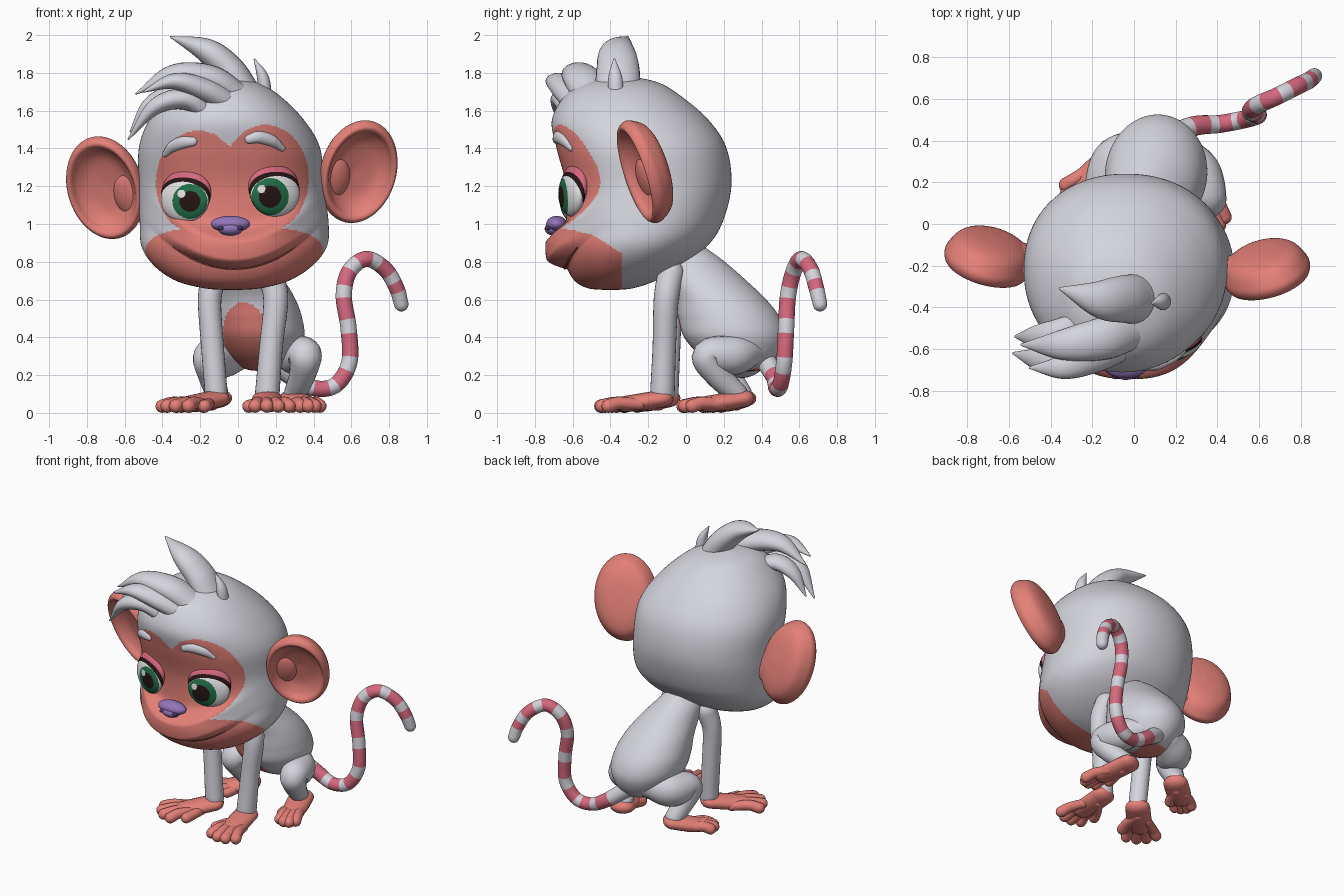
import bpy, bmesh, math
from mathutils import Vector, Matrix
from mathutils.bvhtree import BVHTree

if "Cube" in bpy.data.objects:
    bpy.data.objects.remove(bpy.data.objects["Cube"])

PALETTE = {
    "grey_fur": (0.66, 0.66, 0.72), "pink_skin": (0.77, 0.215, 0.185),
    "stripe_pink": (0.67, 0.14, 0.21), "eye_white": (0.85, 0.85, 0.87),
    "iris_green": (0.016, 0.16, 0.065), "dark_brown": (0.02, 0.007, 0.007),
    "nose_purple": (0.30, 0.18, 0.50), "nostril_purple": (0.08, 0.04, 0.15),
    "lip_line": (0.32, 0.06, 0.05)}
MATS = {}
for key, rgb in PALETTE.items():
    MATS[key] = bpy.data.materials.new(key)
    MATS[key].diffuse_color = (*rgb, 1)
Z = Vector((0, 0, 1))


def finish(bm, name, *mats, rule=None):
    """Turn a bmesh into a smooth object; rule(face) picks the material slot."""
    bmesh.ops.recalc_face_normals(bm, faces=bm.faces)
    if rule:
        for f in bm.faces:
            f.material_index = rule(f)
    mesh = bpy.data.meshes.new(name)
    bm.to_mesh(mesh)
    bm.free()
    for m in mats:
        mesh.materials.append(MATS[m])
    mesh.polygons.foreach_set("use_smooth", [True] * len(mesh.polygons))
    ob = bpy.data.objects.new(name, mesh)
    bpy.context.collection.objects.link(ob)
    return ob


def spline(rows, sub):
    """Catmull-Rom samples through rows of any width."""
    p = [Vector(r) for r in rows]
    p = [p[0] * 2 - p[1]] + p + [p[-1] * 2 - p[-2]]
    out = []
    for i in range(1, len(p) - 2):
        a, b, c, d = p[i - 1:i + 3]
        for k in range(sub):
            t = k / sub
            out.append((b * 2 + (c - a) * t + (a * 2 - b * 5 + c * 4 - d) * t ** 2
                        + (b * 3 - a - c * 3 + d) * t ** 3) * 0.5)
    return out + [p[-2]]


def skin_rings(bm, rings, slot=None):
    """Bridge rings of points and close both ends."""
    vr = [[bm.verts.new(c) for c in r] for r in rings]
    n = len(vr[0])
    for i in range(len(vr) - 1):
        for j in range(n):
            k = (j + 1) % n
            f = bm.faces.new((vr[i][j], vr[i][k], vr[i + 1][k], vr[i + 1][j]))
            if slot:
                f.material_index = slot(i / (len(vr) - 1))
    bm.faces.new(vr[0])
    bm.faces.new(vr[-1])


def tube(bm, rows, ref=(1, 0, 0), flat=(1, 1), sub=8, seg=24, slot=None):
    """Round-ended limb through (x, y, z, radius) rows."""
    s = spline(rows, sub)
    pts = [Vector(v[:3]) for v in s]
    rad = [max(v[3], 0.003) for v in s]
    tan = [(pts[min(i + 1, len(pts) - 1)] - pts[max(i - 1, 0)]).normalized() for i in range(len(pts))]
    caps = [math.radians(a) for a in (80, 60, 40, 20)]
    sec = [(pts[0] - tan[0] * rad[0] * math.sin(a), tan[0], rad[0] * math.cos(a)) for a in caps]
    sec += list(zip(pts, tan, rad))
    sec += [(pts[-1] + tan[-1] * rad[-1] * math.sin(a), tan[-1], rad[-1] * math.cos(a)) for a in caps[::-1]]
    rings = []
    for c, t, r in sec:
        a = Vector(ref)
        a = (a - t * a.dot(t)).normalized()
        b = t.cross(a)
        rings.append([c + a * (r * flat[0] * math.cos(q)) + b * (r * flat[1] * math.sin(q))
                      for q in (2 * math.pi * j / seg for j in range(seg))])
    skin_rings(bm, rings, slot)


def limb(name, mat, rows, **kw):
    bm = bmesh.new()
    tube(bm, rows, **kw)
    return finish(bm, name, mat)


def stack(rows, sub, seg, power=1.0, push=None):
    """Loft of level ovals: rows of height, centre x, half width, front y, back y."""
    bm, rings = bmesh.new(), []
    for z, cx, rx, yf, yb in spline(rows, sub):
        ring = []
        for j in range(seg):
            c, s = math.cos(j * 2 * math.pi / seg), math.sin(j * 2 * math.pi / seg)
            x = cx + max(rx, .005) * math.copysign(abs(c) ** power, c)
            y = (yf + yb) / 2 + (yb - yf) / 2 * math.copysign(abs(s) ** power, s)
            ring.append(Vector((x, y - (push(x, z) if push and s < 0 else 0), z)))
        rings.append(ring)
    skin_rings(bm, rings)
    bmesh.ops.recalc_face_normals(bm, faces=bm.faces)
    bm.normal_update()
    return bm


def ball(name, loc, size, *mats, axes=None, rule=None, seg=48):
    x, y, z = axes or (Vector((1, 0, 0)), Vector((0, 1, 0)), Z)
    m = Matrix((x * size[0], y * size[1], z * size[2])).transposed().to_4x4()
    m.translation = loc
    bm = bmesh.new()
    bmesh.ops.create_uvsphere(bm, u_segments=seg, v_segments=seg * 2 // 3, radius=1, matrix=m)
    return finish(bm, name, *mats, rule=rule)


def lip_bulge(x, z):
    """Forward push of the upper lip, with a tucked lower edge along the smile."""
    d = z - .76 - 1.1 * (x + .02) ** 2
    t = min(max(d / .055, 0), 1)
    fade = 1 if d < .14 else math.exp(-((d - .14) / .06) ** 2)
    return .095 * math.exp(-((x + .02) / .34) ** 4) * t * (2 - t) * fade


def face_mask(f):
    c = f.calc_center_median()
    def inside(x, z, rx, rz, p=2):
        return (abs(c.x - x) / rx) ** p + (abs(c.z - z) / rz) ** 2 < 1
    lobes = inside(-.21, 1.22, .225, .275) or inside(.145, 1.24, .23, .285)
    jaw = inside(-.02, .86, .47, .12, 4) if c.z > .86 else inside(-.02, .86, .47, .26)
    bridge = abs(c.x + .03) < .14 and .9 < c.z < 1.25
    return int(c.y < -.34 and (lobes or jaw or bridge))


# Head
bm = stack([(0.65, -.03, .02, -.42, -.38), (0.66, -.03, .15, -.52, -.28), (0.70, -.03, .30, -.59, -.16),
            (0.78, -.025, .42, -.635, -.01), (0.88, -.02, .49, -.65, .11), (1.0, -.02, .50, -.635, .19),
            (1.2, -.035, .49, -.635, .24), (1.4, -.045, .48, -.685, .215), (1.55, -.06, .41, -.71, .12),
            (1.68, -.07, .29, -.64, -.03), (1.75, -.08, .18, -.53, -.15), (1.785, -.08, .02, -.35, -.31)],
           18, 320, .94, lip_bulge)
head_tree = BVHTree.FromBMesh(bm)
finish(bm, "head", "grey_fur", "pink_skin", rule=face_mask)


def on_face(x, z):
    """Frontmost point and normal of the head."""
    loc, n = head_tree.ray_cast(Vector((x, -3, z)), Vector((0, 1, 0)))[:2]
    return loc, (n if n.y < 0 else -n)


limb("mouth_line", "lip_line",
     [(*on_face(x, .764 + 1.1 * (x + .02) ** 2)[0], .006 if abs(x + .02) < .3 else .003)
      for x in (-.34, -.27, -.19, -.11, -.02, .07, .15, .23, .30)], ref=(0, 1, 0), sub=6, seg=10)

# Nose with nostrils
ball("nose", (-.04, -.685, 1.0), (.104, .055, .043), "nose_purple")
ball("nose_tip", (-.04, -.70, .975), (.066, .048, .036), "nose_purple")
for s in (-1, 1):
    ball("nostril", (-.04 + s * .05, -.731, .978), (.017, .014, .011), "nostril_purple", seg=18)

# Eyes: pink lid, dark lash line and eyeball with iris, pupil and glint
for ex, ez, ix, iz, ir in ((-.275, 1.13, -.255, 1.12, .092), (.19, 1.16, .17, 1.145, .098)):
    loc, n = on_face(ex, ez)
    right = Z.cross(n).normalized()
    up = n.cross(right)
    axes = (right, up, n)

    def eye_rule(f):
        c = f.calc_center_median()
        d = math.hypot(c.x - ix, c.z - iz)
        if math.hypot(c.x - ix + .045, c.z - iz - .04) < .021:
            return 0
        return 2 if d < ir * .6 else 1 if d < ir else 0

    ball("eyelid", loc + up * .036 - n * .004, (.142, .122, .055), "stripe_pink", axes=axes)
    ball("lash_line", loc + up * .02 + n * .006, (.142, .121, .052), "dark_brown", axes=axes)
    ball("eyeball", loc + n * .016, (.138, .12, .05), "eye_white", "iris_green", "dark_brown",
         axes=axes, rule=eye_rule, seg=120)

# Eyebrows
for pts in (((-.385, 1.37, .016), (-.345, 1.41, .029), (-.29, 1.432, .032), (-.24, 1.437, .025)),
            ((.06, 1.45, .025), (.11, 1.46, .032), (.18, 1.44, .03), (.235, 1.40, .016))):
    limb("eyebrow", "grey_fur", [(*on_face(x, z)[0], r) for x, z, r in pts], ref=(0, 1, 0), flat=(.75, 1))

# Ears: a dished profile spun into an oval cup (radius, depth)
CUP = [(.02, -.10), (.5, -.09), (.82, -.06), (.98, .0), (1, .035), (.93, .065), (.84, .06),
       (.74, .025), (.5, -.01), (.02, -.025)]
for s, centre in ((1, (.63, -.21, 1.285)), (-1, (-.695, -.15, 1.20))):
    u = Vector((s * .95, .31, 0)).normalized()
    v = Vector((s * .24, -.28, 1))
    v = (v - u * v.dot(u)).normalized()
    n = u.cross(v) * s
    tilt = math.radians(6)
    u, v = u * math.cos(tilt) - v * math.sin(tilt), v * math.cos(tilt) + u * math.sin(tilt)
    bm = bmesh.new()
    skin_rings(bm, [[Vector(centre) + u * (r * .21 * math.cos(a)) + v * (r * .284 * math.sin(a)) + n * h
                     for a in (j * math.pi / 32 for j in range(64))] for r, h in spline(CUP, 5)])
    finish(bm, "ear", "pink_skin")
    ball("inner_ear", Vector(centre) - u * .12 - v * .07 - n * .03, (.10, .13, .05), "pink_skin", axes=(u, v, n))

# Hair tufts
TUFTS = [
    [(.03, -.36, 1.70, .10), (-.05, -.36, 1.82, .095), (-.17, -.36, 1.92, .075), (-.355, -.31, 1.99, .006)],
    [(.0, -.50, 1.68, .08), (-.15, -.55, 1.77, .085), (-.35, -.58, 1.79, .06), (-.54, -.58, 1.69, .005)],
    [(-.05, -.55, 1.64, .08), (-.18, -.62, 1.71, .075), (-.34, -.685, 1.755, .05), (-.50, -.69, 1.70, .005)],
    [(-.15, -.58, 1.58, .06), (-.28, -.63, 1.66, .065), (-.44, -.65, 1.62, .05), (-.58, -.62, 1.45, .005)],
    [(-.20, -.48, 1.60, .07), (-.34, -.52, 1.68, .06), (-.47, -.54, 1.63, .045), (-.57, -.54, 1.49, .005)],
    [(.145, -.37, 1.68, .042), (.13, -.375, 1.78, .036), (.088, -.38, 1.87, .006)]]
for i, rows in enumerate(TUFTS):
    limb("hair_tuft", "grey_fur", rows, ref=(0, 1, 0), flat=(1.2 if i < 5 else 1, .85))


# Torso with a pink belly
def belly(f):
    c, n = f.calc_center_median(), f.normal
    oval = ((c.x - .03 - .25 * max(c.y, 0)) / .135) ** 2 + ((c.z - .37) / .215) ** 2 < 1
    return int(oval and n.y < .3 and n.z < .2)


bm = stack([(.22, .14, .02, .29, .34), (.235, .135, .10, .20, .42), (.30, .125, .18, .08, .49),
            (.40, .115, .235, -.01, .525), (.50, .10, .24, -.04, .50), (.60, .085, .22, -.06, .425),
            (.70, .06, .185, -.11, .32), (.80, .03, .14, -.15, .205), (.87, .02, .09, -.11, .11)], 12, 110)
finish(bm, "torso", "grey_fur", "pink_skin", rule=belly)

# Arms
limb("left_arm", "grey_fur", [(-.12, -.06, .74, .07), (-.15, -.08, .60, .062), (-.135, -.09, .35, .06),
                              (-.115, -.10, .10, .06)])
limb("right_arm", "grey_fur", [(.17, -.08, .74, .07), (.20, -.105, .60, .066), (.175, -.115, .35, .062),
                               (.155, -.125, .10, .065)])

# Legs
limb("right_leg", "grey_fur", [(.23, .35, .33, .08), (.31, .25, .305, .105), (.355, .12, .30, .09),
                               (.34, .17, .20, .07), (.30, .27, .10, .058)])
limb("left_leg", "grey_fur", [(.03, .37, .33, .09), (-.085, .30, .30, .115), (-.15, .18, .29, .09),
                              (-.14, .22, .20, .072), (-.11, .29, .10, .06)])


# Hands and feet: flattened palm, four fanned digits and a thumb
def paw(name, x, y, degrees, length, root, spread, thumb):
    a = math.radians(degrees)
    d, side = Vector((math.cos(a), math.sin(a), 0)), Vector((-math.sin(a), math.cos(a), 0))
    base = Vector((x, y, 0))
    bm = bmesh.new()
    def digit(*rows, **kw):
        tube(bm, [(*(base + d * f + side * w + Z * z), r) for f, w, z, r in rows], ref=Z, seg=16, **kw)
    digit((0, 0, .075, .06), (length * .3, 0, .058, .06), (length * .55, 0, .047, .055), flat=(.78, 1.35))
    for i in (-1.5, -.5, .5, 1.5):
        tip = length * (.9 if abs(i) < 1 else .82)
        digit((length * .35, i * root, .045, .03), (length * .65, i * (root + spread) / 2, .052, .034),
              (tip, i * spread, .036, .036))
    digit((length * .15, 0, .045, .032), (length * .35, thumb * .07, .045, .032),
          (length * .55, thumb * .115, .035, .035))
    finish(bm, name, "pink_skin")


paw("left_hand", -.115, -.10, 226, .38, .035, .064, 1)
paw("right_hand", .155, -.125, 275, .36, .035, .060, -1)
paw("right_foot", .295, .30, 287, .36, .028, .036, -.6)
paw("left_foot", -.10, .30, 219, .30, .028, .036, .6)

# Striped tail
TAIL = [(.17, .42, .28, .055), (.29, .47, .19, .048), (.41, .48, .13, .043), (.52, .50, .15, .043),
        (.59, .52, .27, .043), (.585, .53, .45, .043), (.56, .54, .62, .043), (.59, .57, .75, .043),
        (.68, .61, .815, .042), (.78, .66, .76, .042), (.84, .69, .66, .041), (.865, .71, .575, .038)]
bm = bmesh.new()
tube(bm, TAIL, ref=(0, 1, 0), sub=12, slot=lambda t: int(.08 < t < .9 and (t * 10.5) % 1 < .58))
finish(bm, "tail", "grey_fur", "stripe_pink")

for m in bpy.data.materials:
    if m.users and not m.is_grease_pencil:
        m.use_nodes = True
        m.node_tree.nodes["Principled BSDF"].inputs["Base Color"].default_value = m.diffuse_color
